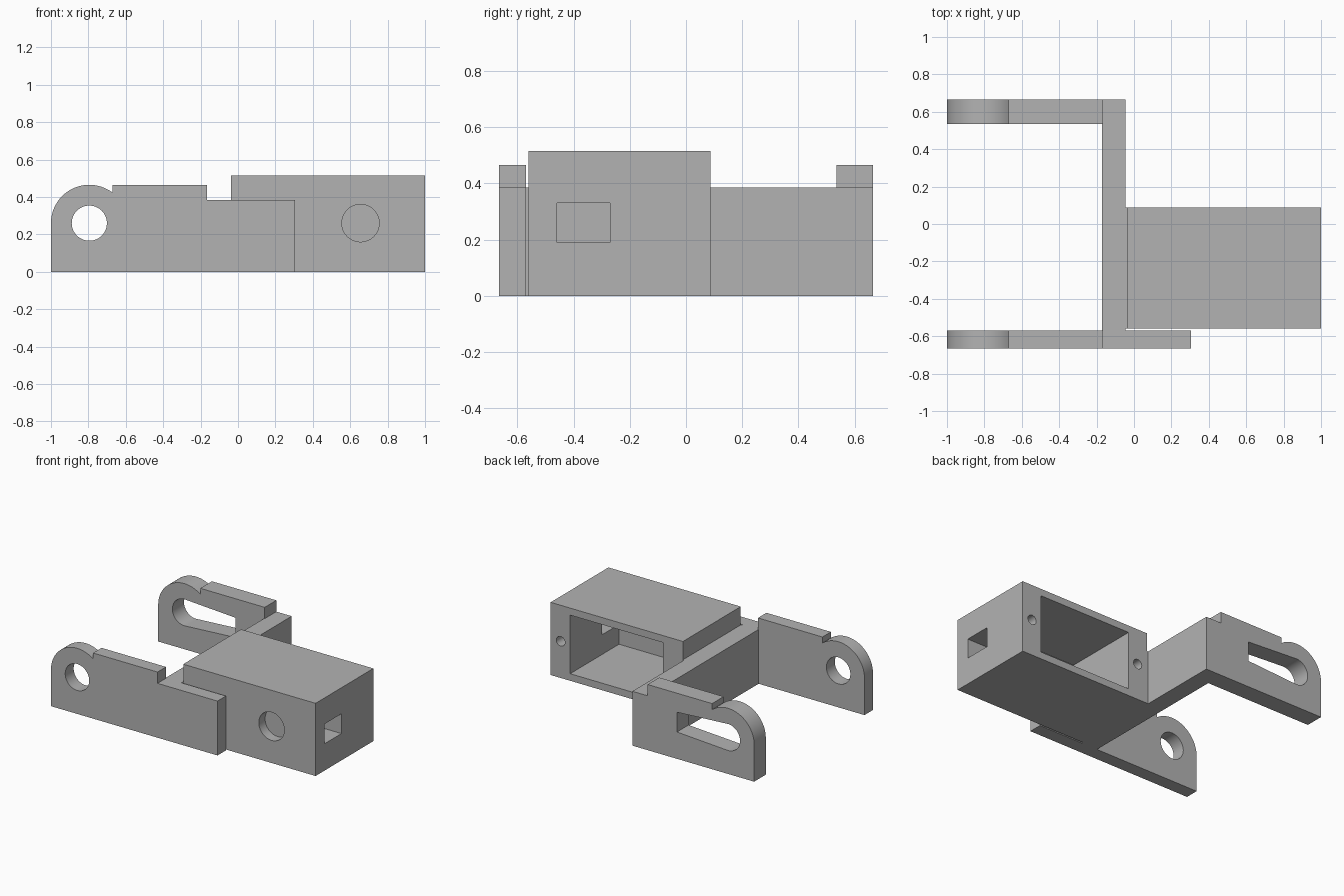
import bpy, bmesh, math
from mathutils import Vector

if "Cube" in bpy.data.objects:
    bpy.data.objects.remove(bpy.data.objects["Cube"], do_unlink=True)

grey = bpy.data.materials.new("plain grey")
grey.use_nodes = True
grey.diffuse_color = (0.45, 0.45, 0.45, 1)
grey.node_tree.nodes["Principled BSDF"].inputs["Base Color"].default_value = (0.45, 0.45, 0.45, 1)


def prism(name, profile, y0, y1):
    """Extrude an x-z outline from y0 to y1."""
    bm = bmesh.new()
    face = bm.faces.new([bm.verts.new((x, y0, z)) for x, z in profile])
    side = bmesh.ops.extrude_face_region(bm, geom=[face])["geom"]
    bmesh.ops.translate(bm, vec=Vector((0, y1 - y0, 0)),
                        verts=[v for v in side if isinstance(v, bmesh.types.BMVert)])
    bmesh.ops.recalc_face_normals(bm, faces=bm.faces)
    mesh = bpy.data.meshes.new(name)
    bm.to_mesh(mesh)
    bm.free()
    mesh.materials.append(grey)
    obj = bpy.data.objects.new(name, mesh)
    bpy.context.collection.objects.link(obj)
    return obj


def rect(x0, x1, z0, z1):
    return [(x0, z0), (x1, z0), (x1, z1), (x0, z1)]


def arc(x, z, r, start, end, n):
    """Points on an arc, angles in degrees."""
    angles = [math.radians(start + (end - start) * i / n) for i in range(n + 1)]
    return [(x + r * math.cos(a), z + r * math.sin(a)) for a in angles]


def circle(x, z, r, n=48):
    return arc(x, z, r, 0, 360, n)[:-1]


def cut(obj, *cutters):
    """Subtract the cutters, then discard them."""
    for c in cutters:
        c.hide_render = True
        mod = obj.modifiers.new("cut", "BOOLEAN")
        mod.operation, mod.solver, mod.object = "DIFFERENCE", "EXACT", c
    graph = bpy.context.evaluated_depsgraph_get()
    mesh = bpy.data.meshes.new_from_object(obj.evaluated_get(graph))
    obj.modifiers.clear()
    obj.data = mesh
    for c in cutters:
        bpy.data.objects.remove(c, do_unlink=True)


PX, PZ, R, HOLE = -0.795, 0.26, 0.205, 0.094   # pivot centre and radii
BAR_L, BAR_R, BAR_TOP = -0.17, -0.045, 0.385
FRONT, BACK = -0.665, 0.665


def arm_outline(end):
    """Rounded tip, notch, raised rail, then a lower tail up to x = end."""
    return ([(-1, 0), (end, 0), (end, BAR_TOP), (-0.165, BAR_TOP), (-0.165, 0.465),
             (-0.67, 0.465)] + arc(PX, PZ, R, 52.4, 180, 32))


# Arms
front_arm = prism("front_arm", arm_outline(0.305), FRONT, -0.57)
cut(front_arm, prism("pivot_cutter", circle(PX, PZ, HOLE), -0.8, -0.4))

back_arm = prism("back_arm", arm_outline(BAR_R), 0.535, BACK)
slot = arc(PX, PZ, HOLE, 83, 277, 32) + [(-0.395, 0.19), (-0.395, 0.33)]
cut(back_arm, prism("slot_cutter", slot, 0.4, 0.8))

# Crossbar and the short joint to the housing
prism("crossbar", rect(BAR_L, BAR_R, 0, BAR_TOP), -0.57, 0.535)
prism("housing_joint", rect(BAR_R, -0.037, 0, BAR_TOP), -0.56, 0.087)

# Housing with open back, cable window, front recess and screw holes
housing = prism("housing", rect(-0.037, 1, 0, 0.515), -0.56, 0.087)
cut(housing,
    prism("cavity_cutter", rect(0.118, 0.847, 0.05, 0.465), -0.46, 0.3),
    prism("cable_cutter", rect(0.8, 1.2, 0.19, 0.33), -0.459, -0.27),
    prism("recess_cutter", circle(0.655, PZ, 0.1), -0.7, -0.49),
    *[prism("screw_cutter", circle(x, PZ, 0.034, 24), -0.15, 0.3) for x in (0.042, 0.922)])

# Smooth curved walls, keep corners sharp
for obj in (front_arm, back_arm, housing):
    bpy.ops.object.select_all(action="DESELECT")
    obj.select_set(True)
    bpy.context.view_layer.objects.active = obj
    bpy.ops.object.shade_smooth_by_angle(angle=math.radians(25))
